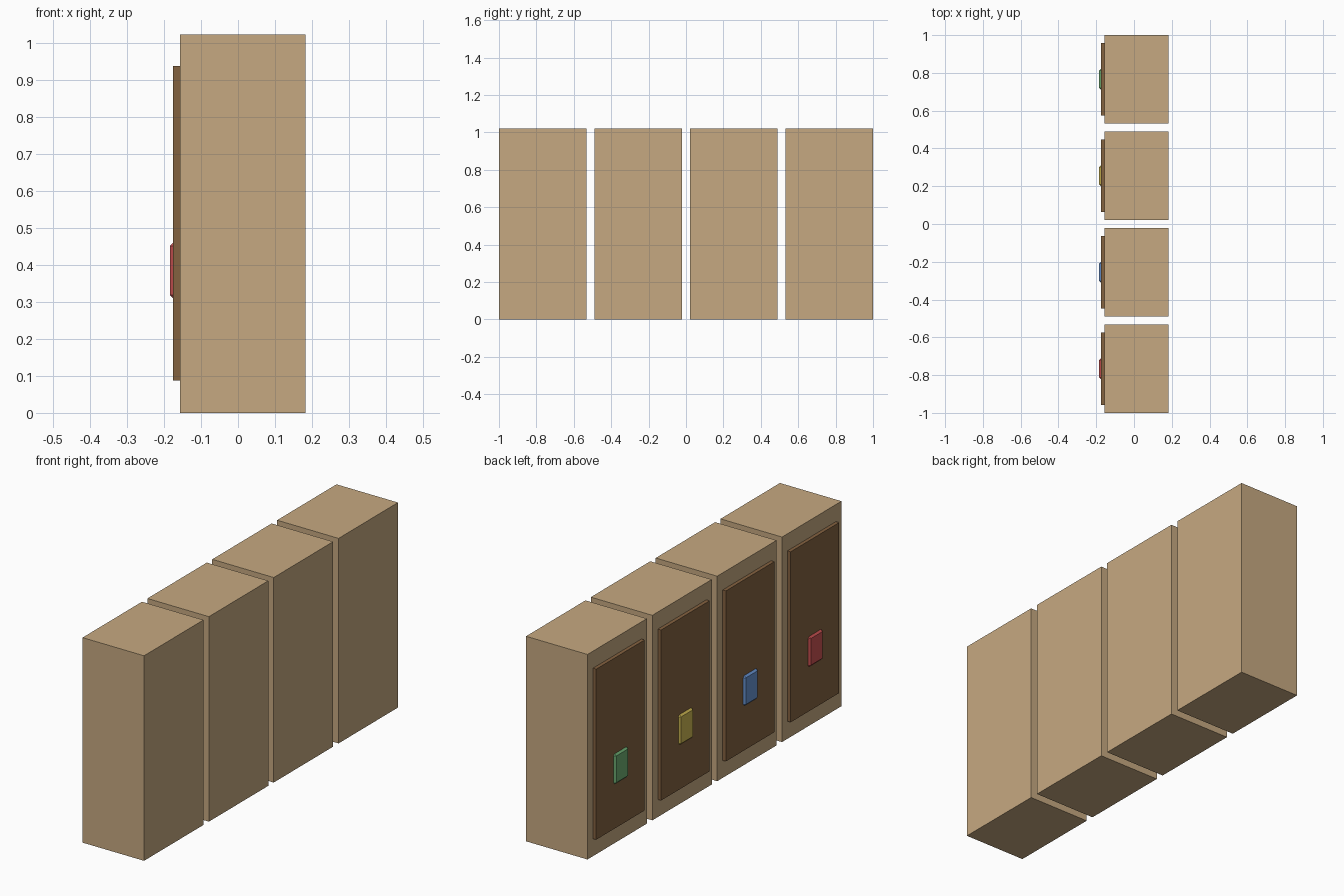
import bpy

if "Cube" in bpy.data.objects:
    bpy.data.objects.remove(bpy.data.objects["Cube"])


def srgb(r, g, b):
    def lin(c):
        c /= 255
        return c / 12.92 if c <= 0.04045 else ((c + 0.055) / 1.055) ** 2.4
    return (lin(r), lin(g), lin(b), 1)


def material(name, rgb):
    m = bpy.data.materials.new(name)
    m.diffuse_color = srgb(*rgb)
    m.use_nodes = True
    m.node_tree.nodes["Principled BSDF"].inputs["Base Color"].default_value = m.diffuse_color
    return m


def box(name, x, y, z, mat, bevel=0):
    """Box spanning the given (min, max) ranges, optionally chamfered."""
    spans = (x, y, z)
    bpy.ops.mesh.primitive_cube_add(size=1, location=[(a + b) / 2 for a, b in spans])
    ob = bpy.context.object
    ob.name = name
    ob.scale = [b - a for a, b in spans]
    bpy.ops.object.transform_apply(location=False, rotation=False, scale=True)
    ob.data.materials.append(mat)
    if bevel:
        mod = ob.modifiers.new("chamfer", 'BEVEL')
        mod.width = bevel
        mod.segments = 1
    return ob


wood = material("light_wood", (198, 169, 129))
dark = material("dark_wood", (132, 98, 64))
handles = [material("red", (202, 82, 82)), material("blue", (104, 148, 210)),
           material("yellow", (204, 182, 82)), material("green", (110, 174, 115))]

# Four cabinets in a row, each with a door and a coloured handle on the -x side
for i, colour in enumerate(handles):
    y = -0.766 + i * 0.5107
    box(f"cabinet_{i + 1}", (-0.157, 0.182), (y - 0.234, y + 0.234), (0, 1.022), wood)
    box(f"door_{i + 1}", (-0.175, -0.150), (y - 0.191, y + 0.191), (0.087, 0.937), dark)
    box(f"handle_{i + 1}", (-0.184, -0.145), (y - 0.06, y + 0.06), (0.304, 0.465), colour, 0.014)
